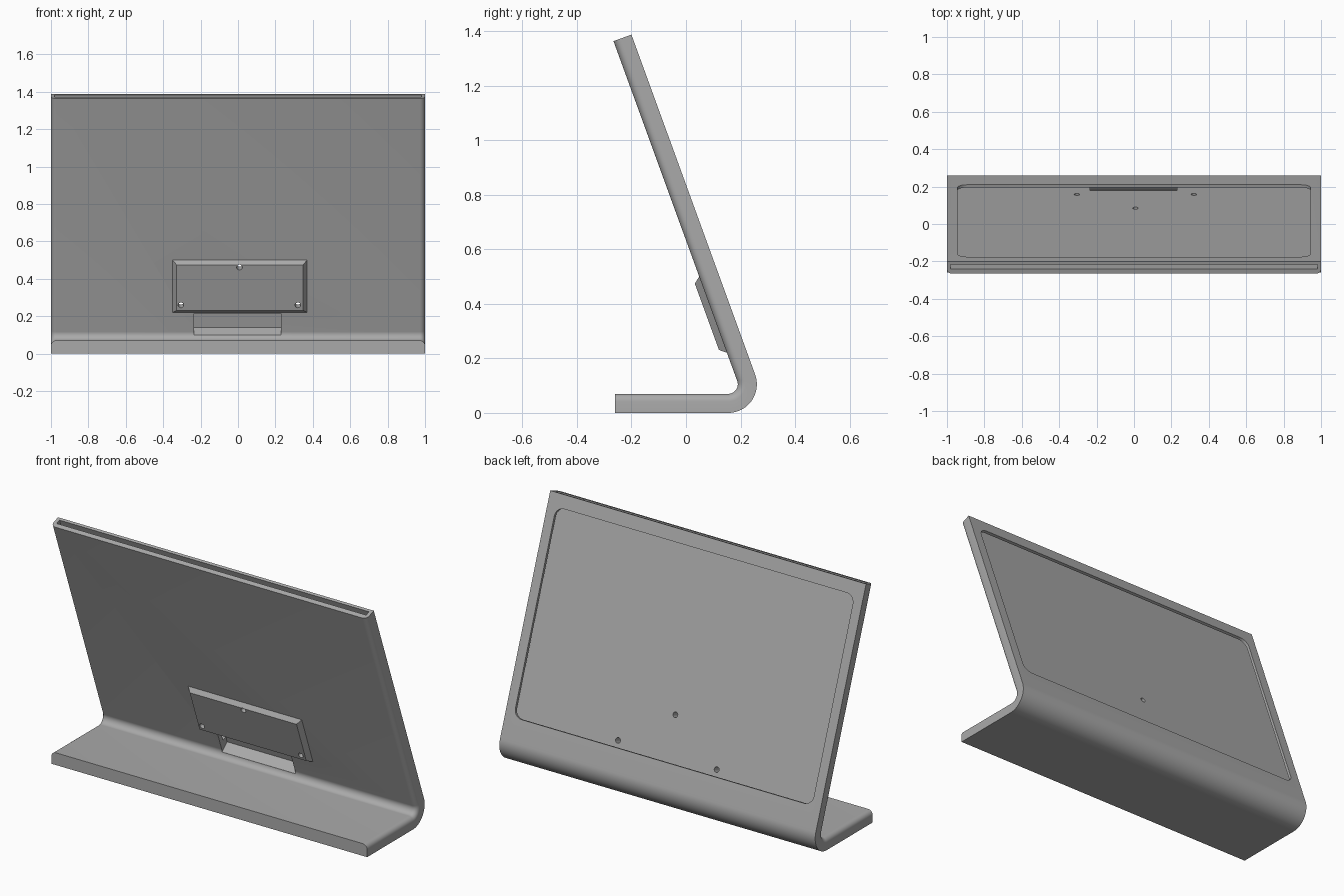
import bpy, bmesh
from math import sin, cos, pi, radians
from mathutils import Matrix, Vector

if "Cube" in bpy.data.objects:
    bpy.data.objects.remove(bpy.data.objects["Cube"])

grey = bpy.data.materials.new("satin_grey")
grey.use_nodes = True
colour = (0.4, 0.4, 0.4, 1)
grey.diffuse_color = colour
grey.node_tree.nodes["Principled BSDF"].inputs["Base Color"].default_value = colour

# Bent sheet dimensions
THICK, R, LEAN = 0.07, 0.105, radians(20)
CENTRE = Vector((0, 0.155, R))
PANEL_LEN = 1.327
up = Vector((0, -sin(LEAN), cos(LEAN)))
out = Vector((0, cos(LEAN), sin(LEAN)))
origin = CENTRE + out * R
# Panel frame: x across, y up the slope, z depth measured in from the back face
PANEL = Matrix.Translation(origin) @ Matrix((Vector((1, 0, 0)), up, -out)).transposed().to_4x4()


def finish(name, bm, matrix=None):
    if matrix:
        bm.transform(matrix)
    bmesh.ops.recalc_face_normals(bm, faces=bm.faces)
    mesh = bpy.data.meshes.new(name)
    bm.to_mesh(mesh)
    bm.free()
    mesh.materials.append(grey)
    obj = bpy.data.objects.new(name, mesh)
    bpy.context.collection.objects.link(obj)
    return obj


def loft(name, rings, matrix=None):
    """Skin a list of equal rings and cap both ends."""
    bm = bmesh.new()
    rows = [[bm.verts.new(p) for p in ring] for ring in rings]
    n = len(rows[0])
    for a, b in zip(rows, rows[1:]):
        for i in range(n):
            bm.faces.new((a[i], a[(i + 1) % n], b[(i + 1) % n], b[i]))
    bm.faces.new(rows[0])
    bm.faces.new(rows[-1])
    return finish(name, bm, matrix)


def rounded_rect(x0, x1, y0, y1, r, steps=8):
    pts = []
    corners = [(x1 - r, y1 - r), (x0 + r, y1 - r), (x0 + r, y0 + r), (x1 - r, y0 + r)]
    for k, (cx, cy) in enumerate(corners):
        for i in range(steps + 1):
            a = (k + i / steps) * pi / 2
            pts.append((cx + r * cos(a), cy + r * sin(a)))
    return pts


def rect(x0, x1, y0, y1):
    return [(x0, y0), (x1, y0), (x1, y1), (x0, y1)]


def prism(name, outline, d0, d1):
    return loft(name, [[(x, y, d) for x, y in outline] for d in (d0, d1)], PANEL)


def cut(obj, cutters):
    for c in cutters:
        c.hide_render = True
        mod = obj.modifiers.new("cut", 'BOOLEAN')
        mod.operation, mod.solver, mod.object = 'DIFFERENCE', 'EXACT', c
        bpy.context.view_layer.objects.active = obj
        bpy.ops.object.modifier_apply(modifier=mod.name)


def smooth(obj):
    bpy.ops.object.select_all(action='DESELECT')
    obj.select_set(True)
    bpy.context.view_layer.objects.active = obj
    bpy.ops.object.shade_smooth_by_angle(angle=radians(30))


# Cross-section of the sheet: (x, depth), rounded on the inner side edges
EDGE = 0.028
half = [(1, 0)] + [(1 - EDGE + EDGE * cos(a), THICK - EDGE + EDGE * sin(a))
                   for a in (i * pi / 12 for i in range(7))]
section = half + [(-x, d) for x, d in reversed(half)]

# Sweep it along the foot, round the bend and up the leaning panel
rings = [[(x, -0.26, d) for x, d in section]]
BEND = 20
for i in range(BEND + 1):
    a = -pi / 2 + (pi / 2 + LEAN) * i / BEND
    ray = Vector((0, cos(a), sin(a)))
    rings.append([CENTRE + ray * (R - d) + Vector((x, 0, 0)) for x, d in section])
rings.append([p + up * PANEL_LEN for p in rings[-1]])
stand = loft("bent_stand", rings)

# Slide-in pocket open at the top, and the window in the back face
pocket = prism("pocket_cutter", rect(-0.98, 0.98, 0.04, 1.4), 0.016, 0.043)
window = prism("window_cutter", rounded_rect(-0.945, 0.945, 0.128, 1.254, 0.05), -0.02, 0.03)

# Cable opening in the front wall, with a sloped sill
sill = [(0.10, 0.10), (0.19, 0.10), (0.237, 0.14), (0.2065, 0.233), (0.10, 0.195)]
cable = loft("cable_cutter", [[(x, y, z) for y, z in sill] for x in (-0.235, 0.23)])

# Screw holes through the wall and the cover
holes = []
for x, s in ((-0.305, 0.16), (0.32, 0.16), (0.008, 0.375)):
    ring = [(x + 0.015 * cos(i * pi / 12), s + 0.015 * sin(i * pi / 12)) for i in range(24)]
    holes.append(prism("screw_hole_cutter", ring, 0.03, 0.12))

# Chamfered cover on the front of the panel
cover = loft("electronics_cover", [
    [(x, y, 0.0695) for x, y in rect(-0.35, 0.37, 0.110, 0.408)],
    [(x, y, 0.094) for x, y in rect(-0.328, 0.348, 0.130, 0.389)]], PANEL)

cut(stand, [pocket, window, cable] + holes)
cut(cover, holes)
for obj in [pocket, window, cable] + holes:
    bpy.data.objects.remove(obj)
for obj in (stand, cover):
    smooth(obj)
